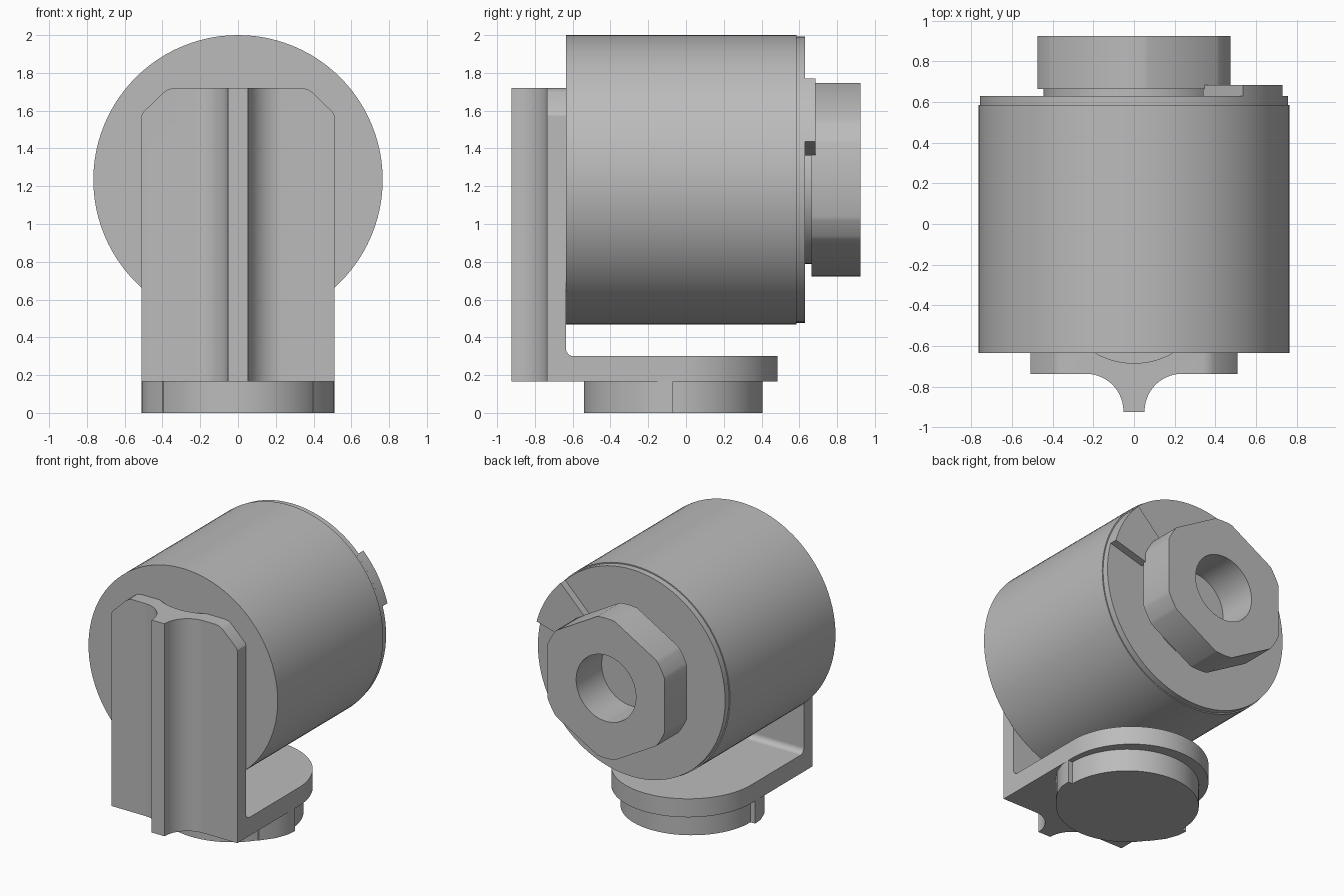
import bpy, bmesh
from math import cos, sin, pi, radians, acos

if "Cube" in bpy.data.objects:
    bpy.data.objects.remove(bpy.data.objects["Cube"])

grey = bpy.data.materials.new("plain_grey")
grey.use_nodes = True
colour = (0.5, 0.5, 0.5, 1)
grey.diffuse_color = colour
grey.node_tree.nodes["Principled BSDF"].inputs["Base Color"].default_value = colour

AXIS_Z = 1.234   # height of the barrel axis
BODY_R = 0.766
BACK = 0.63      # rear face of the barrel


def arc(cx, cy, r, start, end, n=24):
    """Points on an arc, angles in degrees."""
    steps = [radians(start + (end - start) * i / n) for i in range(n + 1)]
    return [(cx + r * cos(a), cy + r * sin(a)) for a in steps]


def circle(cx, cy, r, n=96):
    return arc(cx, cy, r, 0, 360, n)[:-1]


def mirrored(half):
    """Close a half outline by mirroring it over x = 0."""
    return half + [(-x, y) for x, y in reversed(half)]


def prism(name, outline, axis, low, high):
    """Extrude an outline along the given axis."""
    place = {"x": lambda u, v, h: (h, u, v),
             "y": lambda u, v, h: (u, h, v),
             "z": lambda u, v, h: (u, v, h)}[axis]
    bm = bmesh.new()
    rings = [[bm.verts.new(place(u, v, h)) for u, v in outline] for h in (low, high)]
    for ring in rings:
        bm.faces.new(ring)
    n = len(outline)
    for i in range(n):
        j = (i + 1) % n
        bm.faces.new((rings[0][i], rings[0][j], rings[1][j], rings[1][i]))
    bmesh.ops.recalc_face_normals(bm, faces=bm.faces)
    mesh = bpy.data.meshes.new(name)
    bm.to_mesh(mesh)
    bm.free()
    mesh.materials.append(grey)
    obj = bpy.data.objects.new(name, mesh)
    bpy.context.collection.objects.link(obj)
    return obj


def activate(obj):
    bpy.ops.object.select_all(action="DESELECT")
    obj.select_set(True)
    bpy.context.view_layer.objects.active = obj


def trim(obj, cutter, operation="DIFFERENCE"):
    """Apply a boolean and discard the cutter."""
    activate(obj)
    mod = obj.modifiers.new("trim", "BOOLEAN")
    mod.operation = operation
    mod.object = cutter
    bpy.ops.object.modifier_apply(modifier=mod.name)
    bpy.data.objects.remove(cutter)


parts = []

# Barrel with a slightly narrower rear rim
parts.append(prism("barrel", circle(0, AXIS_Z, BODY_R), "y", -0.635, 0.585))
parts.append(prism("rear_rim", circle(0, AXIS_Z, BODY_R - 0.008), "y", 0.55, BACK))

# Raised stop segment on the rear face
segment = arc(0, AXIS_Z, BODY_R - 0.008, 15.5, 45) + arc(0, AXIS_Z, 0.48, 45, 15.5)
parts.append(prism("stop_segment", segment, "y", BACK - 0.02, 0.685))

# Neck ring and hexagonal nut with rounded corners, both bored through
neck = prism("neck_ring", circle(0, AXIS_Z, 0.445), "y", BACK - 0.01, 0.68)
apothem, corner_r = 0.475, 0.513
flat = acos(apothem / corner_r) * 180 / pi
hexagon = []
for side in range(6):
    hexagon += arc(0, AXIS_Z, corner_r, side * 60 + flat, side * 60 + 60 - flat, 6)
nut = prism("hex_nut", hexagon, "y", 0.665, 0.925)
for ring in (neck, nut):
    trim(ring, prism("bore", circle(0, AXIS_Z, 0.242, 64), "y", 0.5, 1.1))
    parts.append(ring)

# Upright plate with a concave-sided front rib
half = [(0.51, -0.635), (0.51, -0.737)] + arc(0.237, -0.922, 0.185, 90, 180) + [(0.052, -0.925)]
plate = prism("upright_plate", mirrored(half), "z", 0.165, 1.72)
silhouette = [(0.6, 0), (0.6, 1.5), (0.51, 1.5), (0.51, 1.575), (0.502, 1.592),
              (0.393, 1.698), (0.37, 1.713), (0.34, 1.72), (0.34, 1.8)]
trim(plate, prism("plate_outline", mirrored(silhouette), "y", -1.2, -0.3), "INTERSECT")
trim(plate, prism("relief", circle(0, -0.299, 0.386), "z", AXIS_Z, 1.9))
parts.append(plate)

# Foot arm with a rounded rear end and an inner fillet
arm = [(-0.51, -0.66), (0.51, -0.66)] + arc(0, -0.025, 0.51, 0, 180, 64)
parts.append(prism("foot_arm", arm, "z", 0.165, 0.30))
fillet = [(-0.64, 0.295), (-0.595, 0.295)] + arc(-0.595, 0.34, 0.04, 270, 180, 10) + [(-0.64, 0.34)]
parts.append(prism("inner_fillet", fillet, "x", -0.51, 0.51))

# Round foot with a lug on each side
parts.append(prism("foot_disc", circle(0, -0.067, 0.473), "z", 0, 0.17))
for side, label in ((1, "left"), (-1, "right")):
    lug = [(0.3, -0.07), (0.51, -0.07), (0.506, -0.14), (0.47, -0.235), (0.40, -0.33), (0.3, -0.33)]
    parts.append(prism(label + "_lug", [(side * x, y) for x, y in lug], "z", 0, 0.17))

for part in parts:
    activate(part)
    bpy.ops.object.shade_smooth_by_angle(angle=radians(25))
